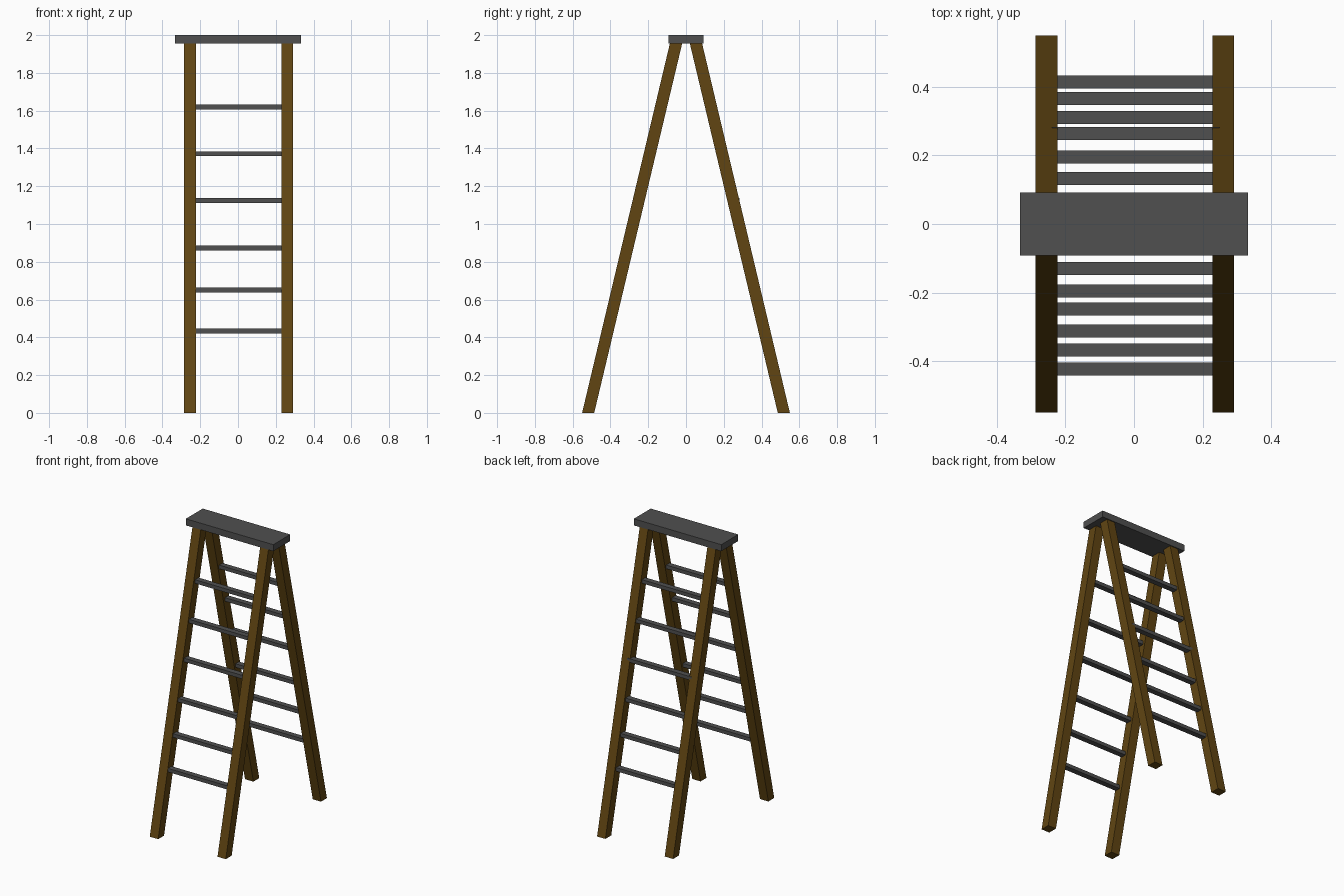
import bpy, bmesh

if "Cube" in bpy.data.objects:
    bpy.data.objects.remove(bpy.data.objects["Cube"])


def material(name, color):
    m = bpy.data.materials.new(name)
    m.diffuse_color = color
    m.use_nodes = True
    m.node_tree.nodes["Principled BSDF"].inputs["Base Color"].default_value = m.diffuse_color
    return m


wood = material("brown_wood", (0.12, 0.06, 0.006, 1))
metal = material("dark_grey", (0.08, 0.08, 0.08, 1))


def prism(name, x0, x1, profile, mat):
    """Extrude a closed (y, z) profile along x."""
    bm = bmesh.new()
    face = bm.faces.new([bm.verts.new((x0, y, z)) for y, z in profile])
    ext = bmesh.ops.extrude_face_region(bm, geom=[face])["geom"]
    bmesh.ops.translate(bm, vec=(x1 - x0, 0, 0),
                        verts=[v for v in ext if isinstance(v, bmesh.types.BMVert)])
    bmesh.ops.recalc_face_normals(bm, faces=bm.faces)
    me = bpy.data.meshes.new(name)
    bm.to_mesh(me)
    bm.free()
    me.materials.append(mat)
    ob = bpy.data.objects.new(name, me)
    bpy.context.collection.objects.link(ob)
    return ob


def rect(y, z, w, h):
    return [(y - w/2, z - h/2), (y + w/2, z - h/2), (y + w/2, z + h/2), (y - w/2, z + h/2)]


# Top cap
prism("top_step", -0.333, 0.333, rect(0, 1.978, 0.184, 0.045), metal)

# Sloping legs with level feet, and rungs between them
rung_z = [0.434, 0.651, 0.873, 1.125, 1.372, 1.62]
rung_y = {"front": [0.424, 0.368, 0.313, 0.248, 0.195, 0.13],
          "back": [0.414, 0.366, 0.311, 0.264, 0.196, 0.133]}
for side, s in (("front", -1), ("back", 1)):
    leg = [(s * y, z) for y, z in ((0.55, 0), (0.486, 0), (0.02, 1.957), (0.085, 1.957))]
    prism(side + "_leg_left", -0.287, -0.223, leg, wood)
    prism(side + "_leg_right", 0.229, 0.292, leg, wood)
    for i, (y, z) in enumerate(zip(rung_y[side], rung_z)):
        prism(f"{side}_rung_{i + 1}", -0.24, 0.25, rect(s * y, z, 0.038, 0.025), metal)
